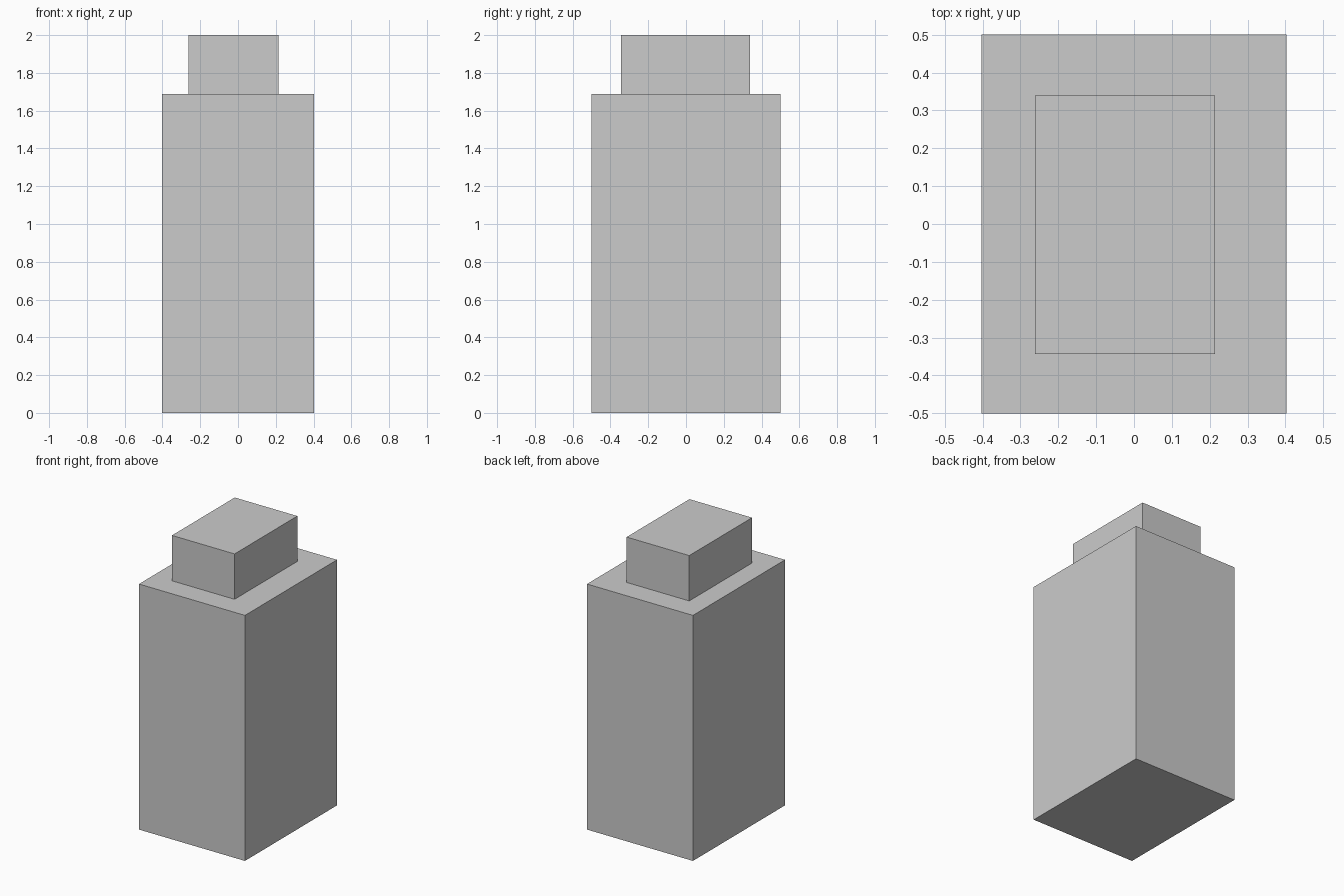
import bpy

if "Cube" in bpy.data.objects:
    bpy.data.objects.remove(bpy.data.objects["Cube"])


def box(name, low, high):
    """Add a flat-faced box spanning two opposite corners."""
    centre = [(a + b) / 2 for a, b in zip(low, high)]
    size = [b - a for a, b in zip(low, high)]
    bpy.ops.mesh.primitive_cube_add(size=1, location=centre)
    obj = bpy.context.object
    obj.name = name
    obj.scale = size
    bpy.ops.object.transform_apply(location=False, rotation=False, scale=True)
    return obj


BODY_TOP = 1.688

# Tall main block
box("body", (-0.403, -0.5, 0), (0.403, 0.5, BODY_TOP))

# Smaller block on top, slightly off centre
box("cap", (-0.262, -0.343, BODY_TOP), (0.214, 0.339, 2.0))
